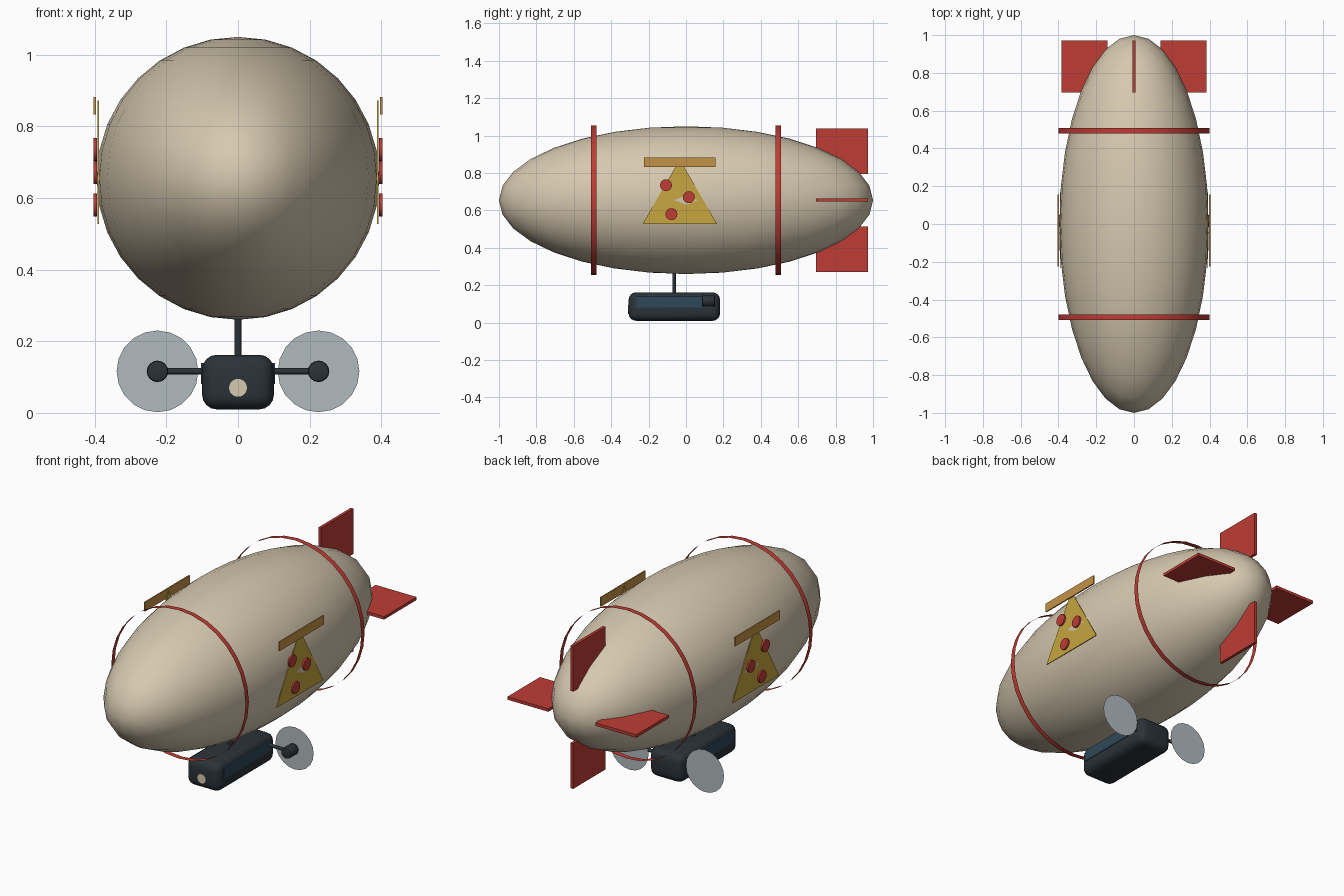
import bpy, bmesh, math
from mathutils import Matrix, Vector

cube = bpy.data.objects.get("Cube")
if cube:
    bpy.data.objects.remove(cube, do_unlink=True)


def material(name, rgb):
    m = bpy.data.materials.new(name)
    m.use_nodes = True
    m.diffuse_color = (*rgb, 1)
    m.node_tree.nodes["Principled BSDF"].inputs["Base Color"].default_value = (*rgb, 1)
    return m


CREAM = material("cream canvas", (0.67, 0.58, 0.43))
RED = material("red", (0.52, 0.045, 0.035))
CRUST = material("crust brown", (0.56, 0.29, 0.065))
CHEESE = material("cheese yellow", (0.57, 0.38, 0.05))
DARK = material("dark slate", (0.024, 0.032, 0.04))
GLASS = material("window blue", (0.028, 0.065, 0.1))
DISC = material("propeller grey", (0.44, 0.49, 0.51))


def finish(name, bm, mat, smooth=False):
    mesh = bpy.data.meshes.new(name)
    bmesh.ops.recalc_face_normals(bm, faces=bm.faces)
    bm.to_mesh(mesh)
    bm.free()
    mesh.materials.append(mat)
    ob = bpy.data.objects.new(name, mesh)
    bpy.context.collection.objects.link(ob)
    if smooth:
        bpy.ops.object.select_all(action="DESELECT")
        ob.select_set(True)
        bpy.context.view_layer.objects.active = ob
        bpy.ops.object.shade_smooth_by_angle(angle=math.radians(35))
    return ob


def box(name, lo, hi, mat, bevel=0):
    lo, hi = Vector(lo), Vector(hi)
    bm = bmesh.new()
    bmesh.ops.create_cube(bm, size=1, matrix=Matrix.Translation((lo + hi) / 2) @ Matrix.Diagonal((*(hi - lo), 1)))
    if bevel:
        bmesh.ops.bevel(bm, geom=bm.edges[:], offset=bevel, segments=4, profile=0.5, affect="EDGES")
    return finish(name, bm, mat, bool(bevel))


def cylinder(name, start, end, radius, mat, sides=24, caps=True, bevel=0):
    start, end = Vector(start), Vector(end)
    axis = end - start
    turn = axis.to_track_quat("Z", "Y").to_matrix().to_4x4()
    bm = bmesh.new()
    bmesh.ops.create_cone(bm, cap_ends=caps, segments=sides, radius1=radius, radius2=radius, depth=axis.length,
                          matrix=Matrix.Translation((start + end) / 2) @ turn)
    if bevel:
        rims = [e for e in bm.edges if abs((e.verts[0].co - e.verts[1].co).dot(axis)) < 1e-6]
        bmesh.ops.bevel(bm, geom=rims, offset=bevel, segments=2, profile=0.5, affect="EDGES")
    return finish(name, bm, mat, sides > 8)


MID = 0.655  # height of the envelope axis

# Envelope
bm = bmesh.new()
bmesh.ops.create_uvsphere(bm, u_segments=32, v_segments=16, radius=1,
                          matrix=Matrix.Translation((0, 0, MID)) @ Matrix.Diagonal((0.395, 1, 0.395, 1)))
finish("envelope", bm, CREAM, True)

# Hoops around the envelope
for name, y in (("front_hoop", -0.493), ("rear_hoop", 0.493)):
    cylinder(name, (0, y - 0.014, MID), (0, y + 0.014, MID), 0.4, RED, 32, caps=False)

# Tail fins, one plate turned about the long axis
for i, name in enumerate(("left_fin", "top_fin", "right_fin", "bottom_fin")):
    fin = box(name, (0.14, 0.695, -0.008), (0.384, 0.972, 0.008), RED)
    fin.data.transform(Matrix.Translation((0, 0, MID)) @ Matrix.Rotation(-i * math.pi / 2, 4, "Y"))

# Pizza slice sign on each side
for side, s in (("left", 1), ("right", -1)):
    bm = bmesh.new()
    outline = [(-0.232, 0.527), (0.166, 0.527), (-0.033, 0.873)]
    face = bm.faces.new([bm.verts.new((s * 0.3885, y, z)) for y, z in outline])
    push = bmesh.ops.extrude_face_region(bm, geom=[face])["geom"]
    bmesh.ops.translate(bm, vec=(s * 0.004, 0, 0), verts=[v for v in push if isinstance(v, bmesh.types.BMVert)])
    finish(side + "_slice", bm, CHEESE)
    xs = sorted((s * 0.397, s * 0.404))
    box(side + "_crust", (xs[0], -0.224, 0.833), (xs[1], 0.157, 0.882), CRUST)
    for n, (y, z) in enumerate(((-0.107, 0.735), (0.015, 0.671), (-0.078, 0.58))):
        cylinder(f"{side}_topping_{n + 1}", (s * 0.394, y, z), (s * 0.403, y, z), 0.032, RED, 16)

# Gondola with its hanger and headlight
box("gondola", (-0.1, -0.307, 0.01), (0.1, 0.182, 0.162), DARK, 0.04)
cylinder("hanger", (0, -0.063, 0.15), (0, -0.063, 0.27), 0.01, DARK, 12)
cylinder("headlight", (0, -0.3, 0.07), (0, -0.31, 0.07), 0.025, CREAM)

# Windows, engine arms, engines and propeller discs
for side, s in (("left", 1), ("right", -1)):
    xs = sorted((s * 0.095, s * 0.103))
    box(side + "_window", (xs[0], -0.265, 0.08), (xs[1], 0.14, 0.14), GLASS)
    x, z = s * 0.225, 0.116
    cylinder(side + "_engine_arm", (s * 0.09, 0.12, z), (x, 0.12, z), 0.009, DARK, 12)
    cylinder(side + "_engine", (x, 0.085, z), (x, 0.155, z), 0.03, DARK, 16, bevel=0.007)
    bm = bmesh.new()
    bmesh.ops.create_circle(bm, cap_ends=True, segments=20, radius=0.114,
                            matrix=Matrix.Translation((x, 0.16, z)) @ Matrix.Rotation(math.pi / 2, 4, "X"))
    finish(side + "_propeller_disc", bm, DISC)
